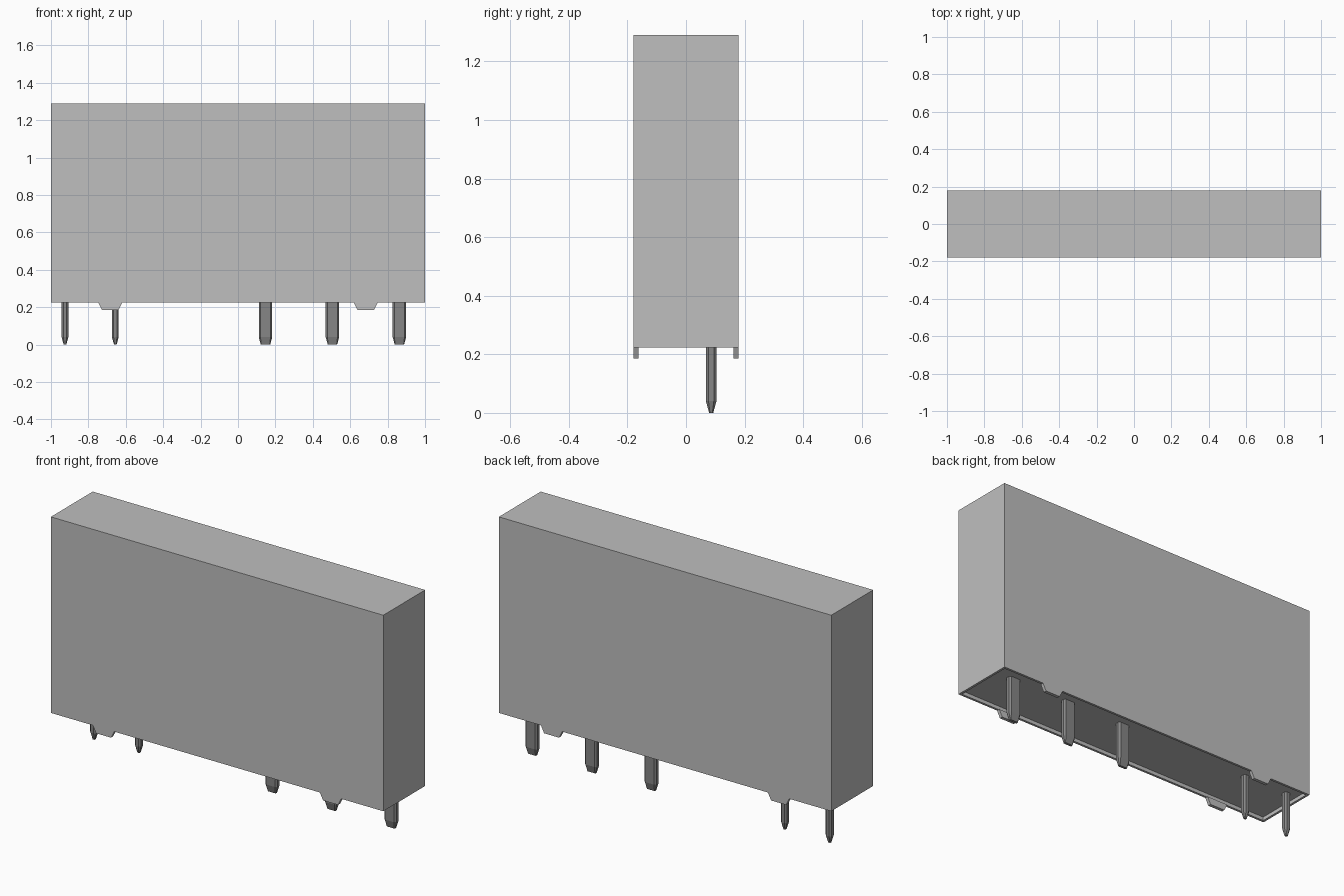
import bpy, bmesh

cube = bpy.data.objects.get("Cube")
if cube:
    bpy.data.objects.remove(cube, do_unlink=True)


def material(name, v):
    m = bpy.data.materials.new(name)
    m.use_nodes = True
    m.diffuse_color = (v, v, v, 1)
    m.node_tree.nodes["Principled BSDF"].inputs["Base Color"].default_value = (v, v, v, 1)
    return m


case_grey = material("light grey plastic", 0.52)
pin_grey = material("dark grey metal", 0.24)


def add_object(name, bm, mat):
    bmesh.ops.recalc_face_normals(bm, faces=bm.faces)
    mesh = bpy.data.meshes.new(name)
    bm.to_mesh(mesh)
    bm.free()
    mesh.materials.append(mat)
    obj = bpy.data.objects.new(name, mesh)
    bpy.context.collection.objects.link(obj)
    return obj


def loft(name, rings, mat):
    """Join rings of equal point count with quads and cap both ends."""
    bm = bmesh.new()
    loops = [[bm.verts.new(p) for p in ring] for ring in rings]
    n = len(loops[0])
    for a, b in zip(loops, loops[1:]):
        for i in range(n):
            j = (i + 1) % n
            bm.faces.new((a[i], a[j], b[j], b[i]))
    bm.faces.new(loops[0])
    bm.faces.new(loops[-1])
    return add_object(name, bm, mat)


HALF_DEPTH, BASE, TOP = 0.18, 0.224, 1.29
WALL, RECESS = 0.018, 0.02

# Housing with a shallow recess in its underside
bm = bmesh.new()
bmesh.ops.create_cube(bm, size=1)
for v in bm.verts:
    v.co = (v.co.x * 2, v.co.y * 2 * HALF_DEPTH, TOP if v.co.z > 0 else BASE)
bm.normal_update()
floor = min(bm.faces, key=lambda f: f.calc_center_median().z)
bmesh.ops.inset_region(bm, faces=[floor], thickness=WALL)
floor_verts = bmesh.ops.extrude_face_region(bm, geom=[floor])["geom"]
bmesh.ops.translate(bm, vec=(0, 0, RECESS),
                    verts=[g for g in floor_verts if isinstance(g, bmesh.types.BMVert)])
if floor.is_valid:
    bmesh.ops.delete(bm, geom=[floor], context='FACES_ONLY')
add_object("housing", bm, case_grey)

# Trapezoid standoff feet along the front and back walls
for side, sy in (("front", -1), ("back", 1)):
    for end, cx in (("right", -0.683), ("left", 0.683)):
        outline = [(-0.064, BASE), (-0.045, 0.186), (0.045, 0.186), (0.064, BASE)]
        loft(f"{side}_{end}_foot",
             [[(cx + x, sy * y, z) for x, z in outline]
              for y in (HALF_DEPTH, HALF_DEPTH - WALL)], case_grey)


def pin_ring(cx, cy, hx, hy, c, z):
    """Rectangle with chamfered corners."""
    pts = [(hx - c, -hy), (hx, -hy + c), (hx, hy - c), (hx - c, hy),
           (-hx + c, hy), (-hx, hy - c), (-hx, -hy + c), (-hx + c, -hy)]
    return [(cx + x, cy + y, z) for x, y in pts]


# Contact pins: two narrow, three wide, with tapered tips
PIN_Y = 0.086
for i, (cx, hx) in enumerate([(-0.925, 0.018), (-0.656, 0.018),
                              (0.147, 0.036), (0.505, 0.036), (0.863, 0.036)], 1):
    loft(f"pin_{i}", [
        pin_ring(cx, PIN_Y, hx, 0.018, 0.009, BASE + RECESS),
        pin_ring(cx, PIN_Y, hx, 0.018, 0.009, 0.04),
        pin_ring(cx, PIN_Y, hx - 0.011, 0.007, 0.003, 0.0)], pin_grey)
